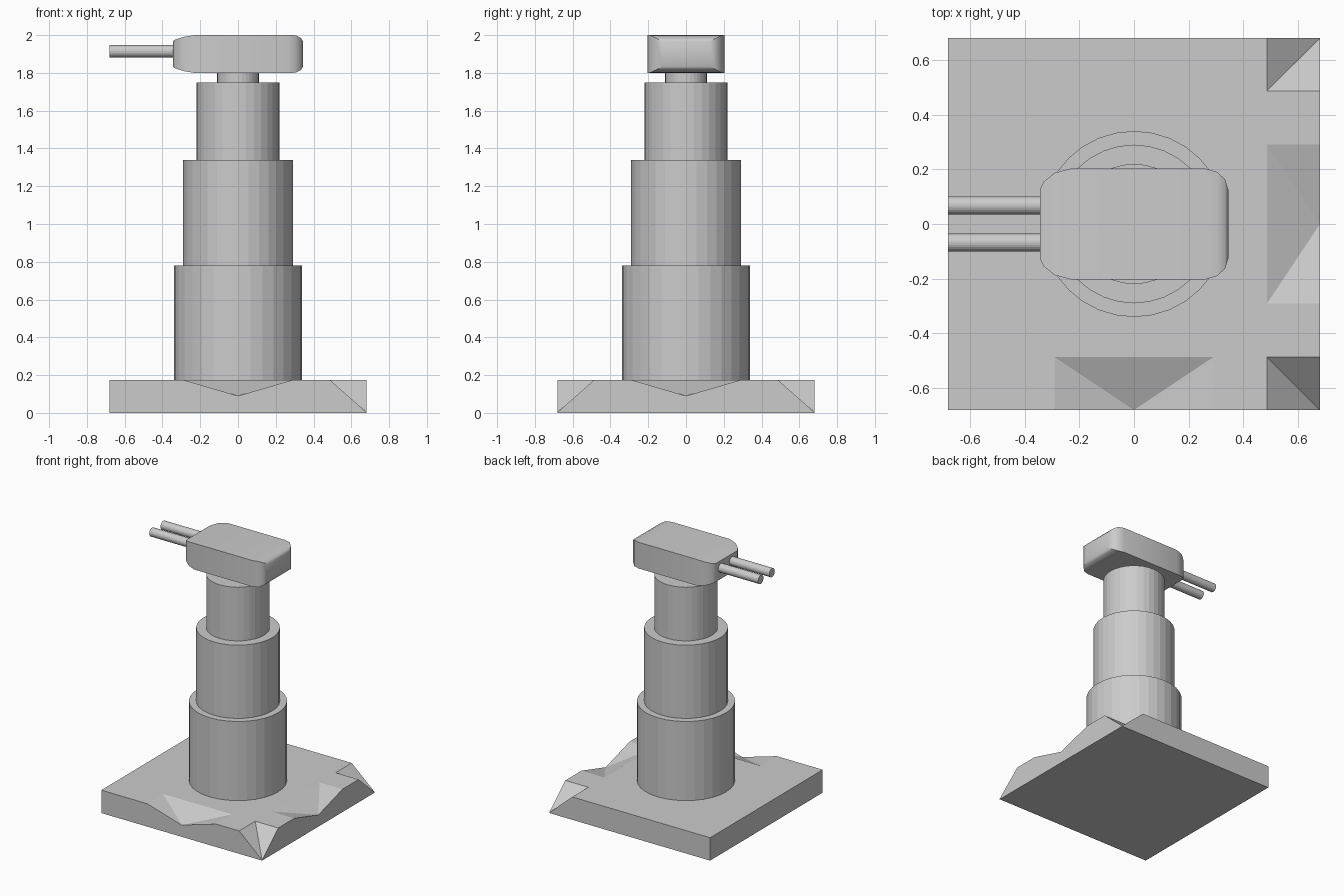
import bpy, bmesh, math
from mathutils import Vector

if "Cube" in bpy.data.objects:
    bpy.data.objects.remove(bpy.data.objects["Cube"])


def add_object(name, bm):
    bmesh.ops.recalc_face_normals(bm, faces=bm.faces[:])
    mesh = bpy.data.meshes.new(name)
    bm.to_mesh(mesh)
    bm.free()
    obj = bpy.data.objects.new(name, mesh)
    bpy.context.collection.objects.link(obj)
    return obj


def cylinder(name, radius, length, location, sides=32, along_x=False):
    bpy.ops.mesh.primitive_cylinder_add(
        vertices=sides, radius=radius, depth=length, location=location,
        rotation=(0, math.pi / 2 if along_x else 0, 0))
    bpy.context.object.name = name


# Square slab with chipped front and right edges
HALF, TOP, LOW = 0.68, 0.175, 0.004
bm = bmesh.new()
bmesh.ops.create_grid(bm, x_segments=7, y_segments=7, size=HALF)
for v in bm.verts:
    v.co.z = TOP
# Merge the middle two edge points of each chipped side and sink them
step = HALF / 7
for axis, value in ((1, -HALF), (0, HALF)):
    for v in bm.verts:
        if abs(v.co[axis] - value) < 0.001 and abs(v.co[1 - axis]) < step * 1.1:
            v.co[1 - axis] = 0
            v.co.z = 0.09
for v in bm.verts:
    if v.co.x > HALF - 0.001 and abs(v.co.y) > HALF - 0.001:
        v.co.z = LOW
bmesh.ops.remove_doubles(bm, verts=bm.verts[:], dist=0.001)
# Crease each sloping quad inward from its sunken corner
for f in bm.faces[:]:
    low = [v for v in f.verts if v.co.z < TOP - 0.01]
    if len(f.verts) == 4 and low:
        i = list(f.verts).index(low[0])
        bmesh.utils.face_split(f, low[0], f.verts[(i + 2) % 4])
# Sides and underside
ret = bmesh.ops.extrude_face_region(bm, geom=bm.faces[:], use_keep_orig=True)
for item in ret["geom"]:
    if isinstance(item, bmesh.types.BMVert):
        item.co.z = 0
add_object("base_slab", bm)

# Stepped column and neck
for name, radius, z0, z1 in (("lower_column", 0.34, 0.08, 0.78),
                             ("middle_column", 0.29, 0.78, 1.34),
                             ("upper_column", 0.22, 1.34, 1.75),
                             ("neck", 0.11, 1.75, 1.81)):
    cylinder(name, radius, z1 - z0, (0, 0, (z0 + z1) / 2))

# Rounded head, lofted along x: (x, half width, half height)
sections = [(-0.343, 0.13, 0.07), (-0.33, 0.155, 0.077), (-0.29, 0.187, 0.09),
            (-0.23, 0.203, 0.1), (0.26, 0.203, 0.1), (0.305, 0.19, 0.099),
            (0.333, 0.163, 0.085), (0.345, 0.125, 0.066)]
bm = bmesh.new()
rings = [[bm.verts.new(Vector((x, sy * w, 1.9 + sz * h)))
          for sy, sz in ((-1, -1), (1, -1), (1, 1), (-1, 1))]
         for x, w, h in sections]
for a, b in zip(rings, rings[1:]):
    for i in range(4):
        j = (i + 1) % 4
        bm.faces.new((a[i], a[j], b[j], b[i]))
bm.faces.new(rings[0])
bm.faces.new(rings[-1])
head = add_object("head", bm)
bpy.ops.object.select_all(action='DESELECT')
head.select_set(True)
bpy.context.view_layer.objects.active = head
bpy.ops.object.shade_smooth_by_angle(angle=math.radians(35))

# Twin rods
for side, name in ((-1, "front_rod"), (1, "back_rod")):
    cylinder(name, 0.033, 0.38, (-0.49, side * 0.068, 1.915), 24, True)
